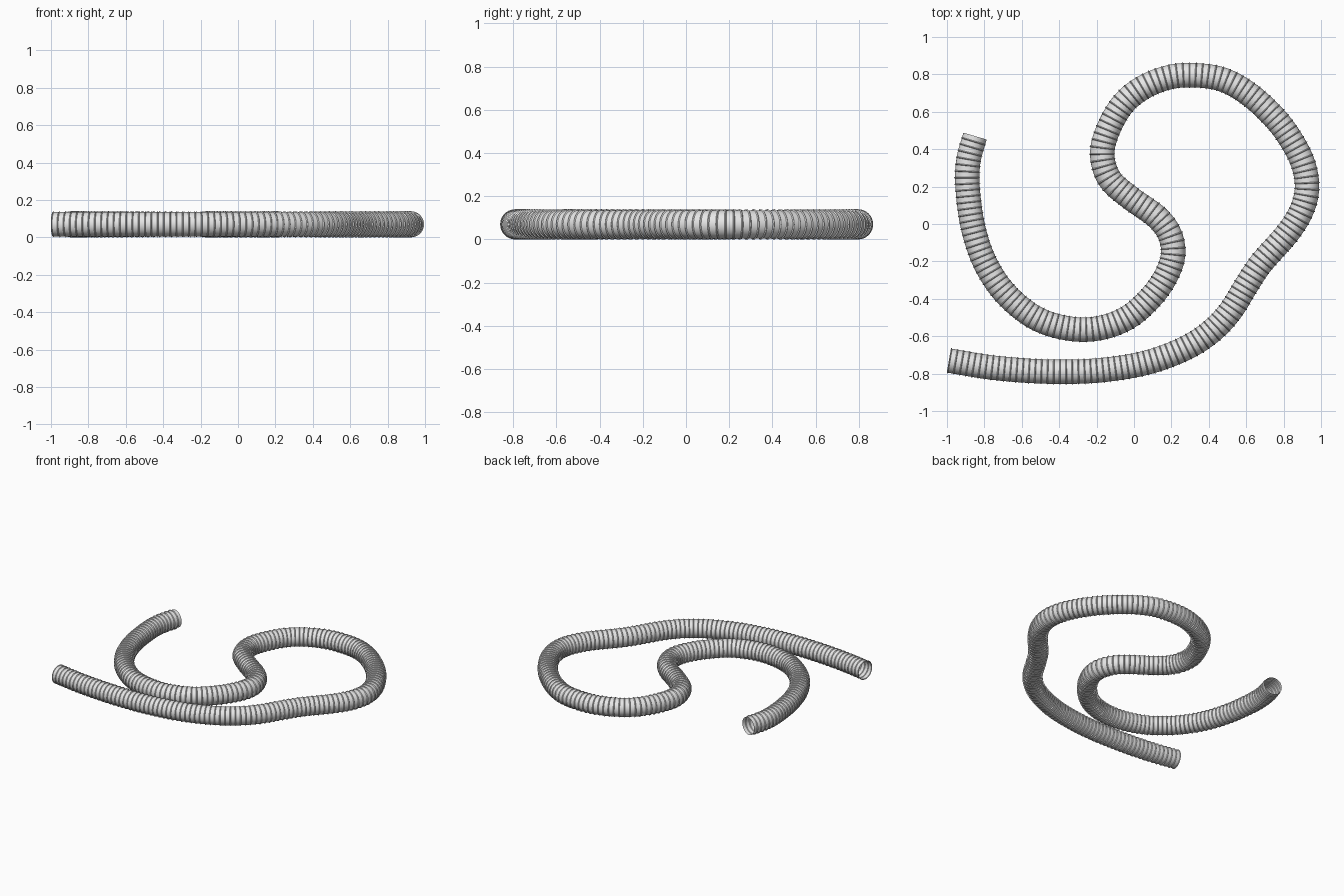
import bpy, bmesh, math
from mathutils import Vector

cube = bpy.data.objects.get("Cube")
if cube:
    bpy.data.objects.remove(cube, do_unlink=True)

SIDES, PITCH = 32, 0.033
RIB, WALL = 0.07, 0.065
# (position within one pitch, radius): flat wall, then a narrow raised rib
RIB_PROFILE = [(0.0, WALL), (0.78, WALL), (0.89, RIB)]

# Hose centre line on the ground plane, from one open end to the other
PATH = [(-0.85, 0.47), (-0.885, 0.34), (-0.89, 0.2), (-0.86, -0.02),
        (-0.79, -0.22), (-0.67, -0.39), (-0.49, -0.52), (-0.26, -0.565),
        (-0.05, -0.51), (0.11, -0.37), (0.2, -0.21), (0.2, -0.08),
        (0.13, 0.03), (-0.02, 0.14), (-0.13, 0.24), (-0.17, 0.37),
        (-0.14, 0.5), (-0.06, 0.64), (0.05, 0.73), (0.19, 0.785),
        (0.33, 0.795), (0.48, 0.77), (0.62, 0.69), (0.75, 0.57),
        (0.84, 0.45), (0.905, 0.32), (0.925, 0.19), (0.895, 0.07),
        (0.82, -0.05), (0.68, -0.21), (0.6, -0.33), (0.52, -0.46),
        (0.43, -0.56), (0.32, -0.64), (0.18, -0.705), (0.03, -0.75),
        (-0.16, -0.78), (-0.35, -0.79), (-0.56, -0.785), (-0.78, -0.765),
        (-0.99, -0.73)]


def smooth_path(points, steps=12):
    """Dense smooth curve through the points."""
    p = [Vector((x, y, RIB)) for x, y in points]
    p = [2 * p[0] - p[1]] + p + [2 * p[-1] - p[-2]]
    out = []
    for a, b, c, d in zip(p, p[1:], p[2:], p[3:]):
        for i in range(steps):
            t = i / steps
            out.append(0.5 * (2 * b + (c - a) * t + (2 * a - 5 * b + 4 * c - d) * t ** 2
                              + (3 * b - a - 3 * c + d) * t ** 3))
    return out + [p[-2]]


def sampler(points):
    """Total length, and a function giving position and tangent at a distance."""
    lengths = [0.0]
    for a, b in zip(points, points[1:]):
        lengths.append(lengths[-1] + (b - a).length)

    def position(s):
        i = 0
        while i < len(points) - 2 and lengths[i + 1] < s:
            i += 1
        t = (s - lengths[i]) / (lengths[i + 1] - lengths[i])
        return points[i].lerp(points[i + 1], t)

    def at(s):
        ahead = position(min(s + 0.04, lengths[-1]))
        behind = position(max(s - 0.04, 0))
        return position(s), (ahead - behind).normalized()

    return lengths[-1], at


# Light grey plastic
grey = bpy.data.materials.new("hose_light_grey")
grey.use_nodes = True
colour = (0.8, 0.8, 0.8, 1)
grey.diffuse_color = colour
grey.node_tree.nodes["Principled BSDF"].inputs["Base Color"].default_value = colour

# Corrugated hose: sweep rings along the path with the rib profile
length, at = sampler(smooth_path(PATH))
count = round(length / PITCH)
stations = [((i + f) * length / count, r) for i in range(count) for f, r in RIB_PROFILE]
stations.append((length, WALL))

bm = bmesh.new()
up = Vector((0, 0, 1))
previous = None
for s, radius in stations:
    centre, tangent = at(s)
    side = tangent.cross(up).normalized()
    ring = []
    for k in range(SIDES):
        a = math.tau * k / SIDES
        ring.append(bm.verts.new(centre + radius * (math.cos(a) * side + math.sin(a) * up)))
    if previous:
        for k in range(SIDES):
            n = (k + 1) % SIDES
            bm.faces.new((previous[k], previous[n], ring[n], ring[k]))
    previous = ring
bmesh.ops.recalc_face_normals(bm, faces=bm.faces)

mesh = bpy.data.meshes.new("corrugated_hose")
bm.to_mesh(mesh)
bm.free()
mesh.materials.append(grey)
hose = bpy.data.objects.new("corrugated_hose", mesh)
bpy.context.collection.objects.link(hose)
bpy.context.view_layer.objects.active = hose
hose.select_set(True)
bpy.ops.object.shade_smooth_by_angle(angle=math.radians(30))
